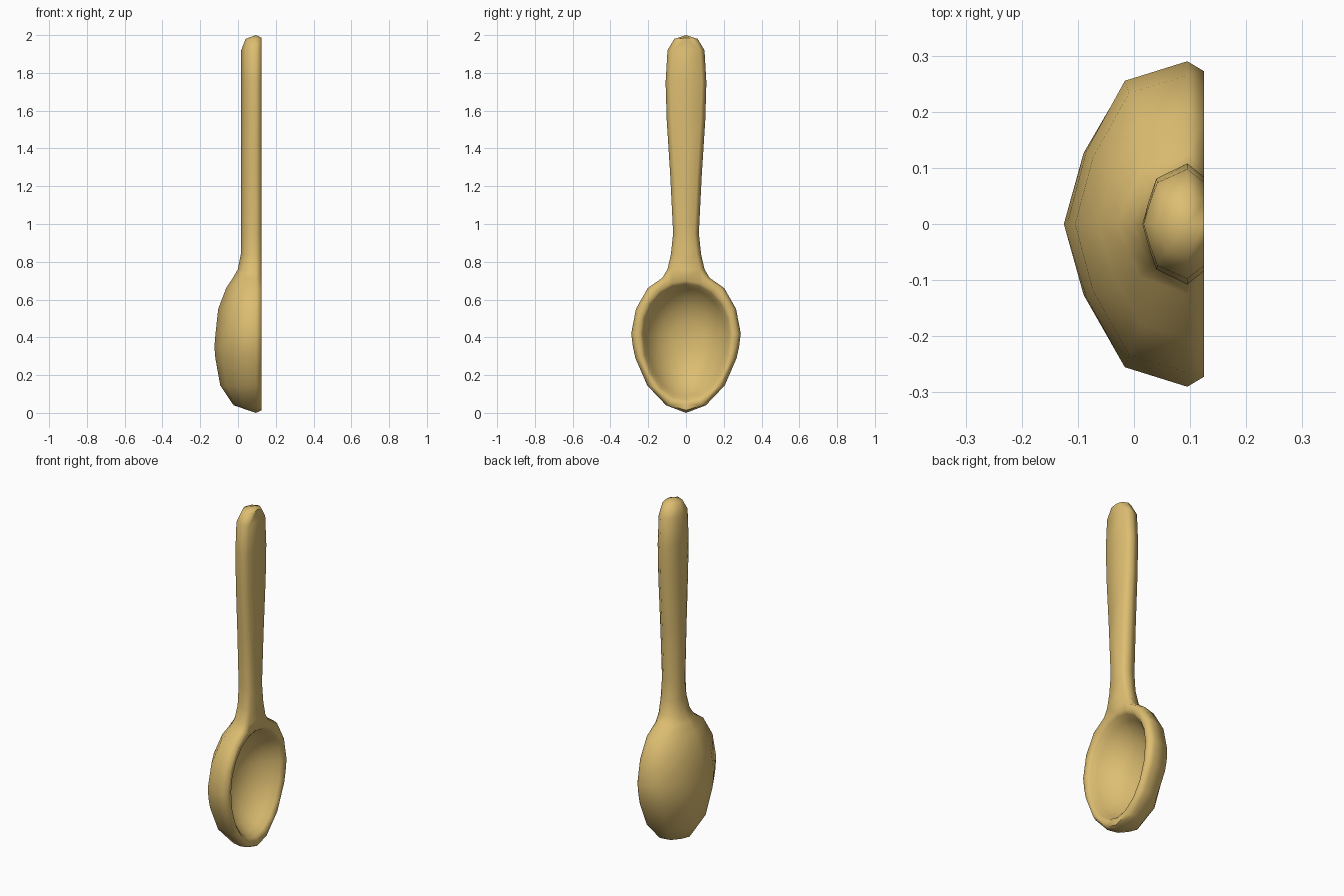
import bpy, bmesh, math

if "Cube" in bpy.data.objects:
    bpy.data.objects.remove(bpy.data.objects["Cube"])

bm = bmesh.new()
cache = {}

def vert(x, y, z):
    key = (round(x, 4), round(y, 4), round(z, 4))
    if key not in cache:
        cache[key] = bm.verts.new(key)
    return cache[key]

def face(*vs):
    vs = list(dict.fromkeys(vs))
    if len(vs) > 2:
        bm.faces.new(vs)

def skin(rows, closed=False):
    for a, b in zip(rows, rows[1:]):
        n = len(a)
        for i in range(n if closed else n - 1):
            j = (i + 1) % n
            face(a[i], a[j], b[j], b[i])

RIM, FRONT = 0.095, 0.125

# Stations along the spoon: height, half width, depth of the back
stations = [(0.0, 0.0, 0.0), (0.04, 0.105, 0.118), (0.145, 0.205, 0.189),
            (0.29, 0.268, 0.215), (0.35, 0.281, 0.22), (0.42, 0.29, 0.214),
            (0.55, 0.265, 0.20), (0.66, 0.203, 0.158), (0.715, 0.125, 0.122),
            (0.76, 0.098, 0.096), (0.84, 0.08, 0.08), (0.95, 0.068, 0.08),
            (1.25, 0.083, 0.08), (1.55, 0.102, 0.08), (1.75, 0.108, 0.08),
            (1.92, 0.098, 0.078), (1.98, 0.062, 0.055), (2.0, 0.0, 0.0)]
bowl_half = [(1, 0), (0.88, 0.52), (0.45, 0.84)]
grip_half = [(1, 0), (0.75, 0.69), (0.38, 0.86)]

# Outer shell: rounded back plus the bevelled front edge
rows = []
for z, w, d in stations:
    half = bowl_half if z < 0.7 else grip_half
    inset = 0.018 if z < 0.7 else 0.024
    zf = min(max(z, 0.014), 1.986)
    wf = max(w - inset, 0)
    profile = half + [(0, 1)] + [(-a, b) for a, b in reversed(half)]
    row = [vert(FRONT, wf, zf)]
    row += [vert(RIM - b * d, a * w, z) for a, b in profile]
    row.append(vert(FRONT, -wf, zf))
    rows.append(row)
skin(rows)

# Egg-shaped hollow of the bowl, from the lip down to the bottom
N = 20
rings = []
for x, s in [(FRONT, 1.0), (0.112, 0.95), (0.075, 0.88), (0.03, 0.77),
             (-0.015, 0.58), (-0.045, 0.34), (-0.058, 0.0)]:
    ring = []
    for i in range(N):
        t = math.tau * i / N
        h = 0.28 if math.sin(t) > 0 else 0.37
        zc = 0.42 - 0.05 * (1 - s)
        ring.append(vert(x, 0.243 * s * math.cos(t), zc + h * s * math.sin(t)))
    rings.append(ring)
skin(rings, closed=True)

# Flat front face around the hollow
open_edges = [e for e in bm.edges if e.is_boundary]
bmesh.ops.triangle_fill(bm, use_beauty=True, use_dissolve=False,
                        edges=open_edges, normal=(1, 0, 0))
bmesh.ops.recalc_face_normals(bm, faces=bm.faces[:])

mesh = bpy.data.meshes.new("spoon")
bm.to_mesh(mesh)
bm.free()
spoon = bpy.data.objects.new("spoon", mesh)
bpy.context.collection.objects.link(spoon)

wood = bpy.data.materials.new("golden wood")
wood.diffuse_color = (0.72, 0.51, 0.165, 1)
wood.use_nodes = True
wood.node_tree.nodes["Principled BSDF"].inputs["Base Color"].default_value = wood.diffuse_color
mesh.materials.append(wood)

bpy.context.view_layer.objects.active = spoon
spoon.select_set(True)
bpy.ops.object.shade_smooth_by_angle(angle=math.radians(68))
